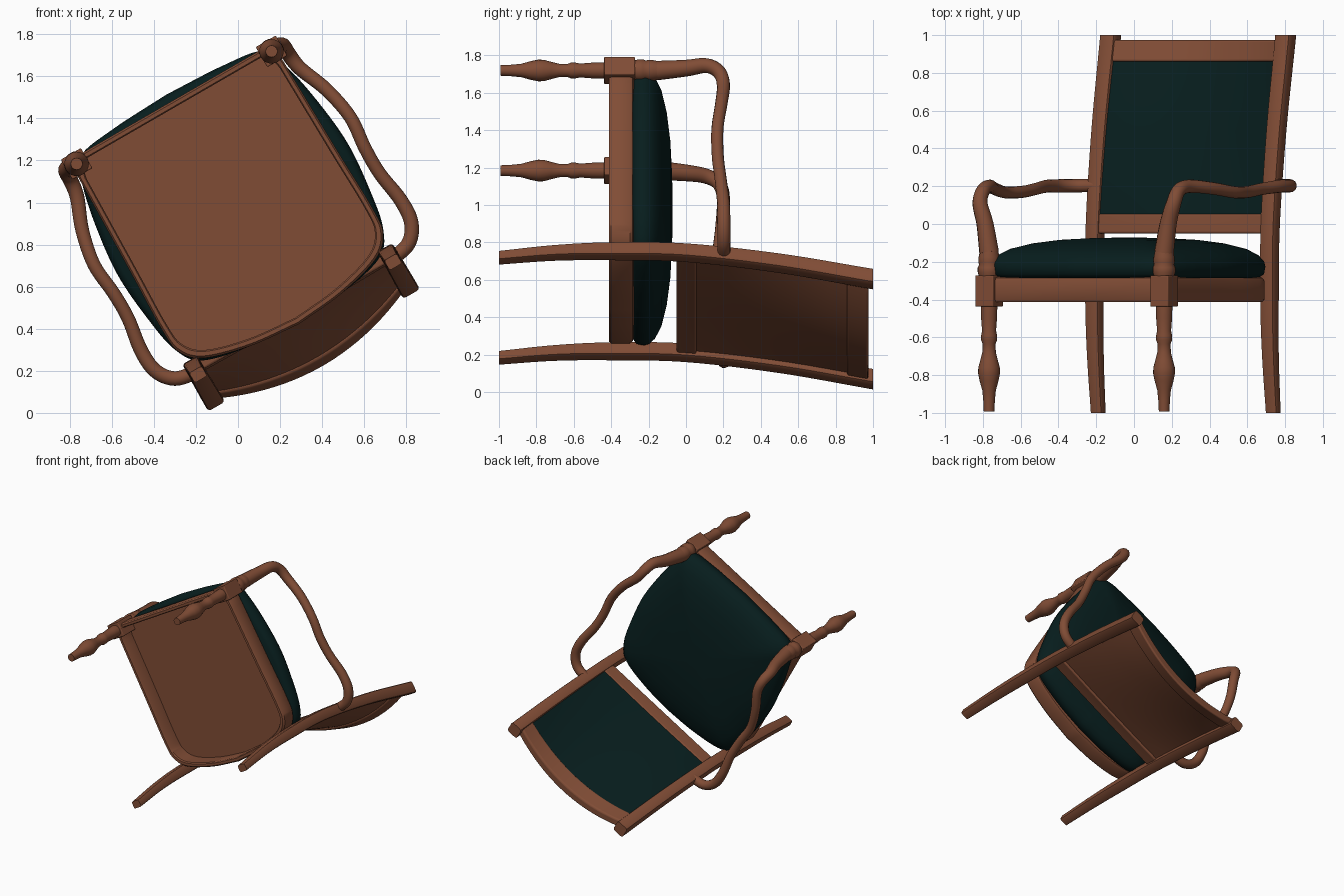
import bpy, bmesh, math
from mathutils import Matrix, Vector

if "Cube" in bpy.data.objects:
    bpy.data.objects.remove(bpy.data.objects["Cube"])

# Chair space (x side, y back, z up) is laid over into the tipped pose
TILT = math.radians(30)
C, S = math.cos(TILT), math.sin(TILT)
POSE = Matrix(((C, S, 0, -0.025), (0, 0, 1, 0), (S, -C, 0, 0.968), (0, 0, 0, 1)))
HALF = 0.535      # half the spacing of the legs
INNER = 0.5       # half the width between the back posts
FRONT = -0.558    # front leg line


def material(name, rgb):
    m = bpy.data.materials.new(name)
    m.use_nodes = True
    m.diffuse_color = (*rgb, 1)
    bsdf = m.node_tree.nodes["Principled BSDF"]
    bsdf.inputs["Base Color"].default_value = (*rgb, 1)
    bsdf.inputs["Roughness"].default_value = 0.6
    return m


WOOD = material("brown wood", (0.217, 0.073, 0.036))
CLOTH = material("dark green cloth", (0.0022, 0.0125, 0.0125))


def add_object(name, bm, mat, angle=35, bevel=0):
    bmesh.ops.recalc_face_normals(bm, faces=bm.faces)
    mesh = bpy.data.meshes.new(name)
    bm.to_mesh(mesh)
    bm.free()
    mesh.materials.append(mat)
    ob = bpy.data.objects.new(name, mesh)
    bpy.context.collection.objects.link(ob)
    ob.matrix_world = POSE
    if bevel:
        mod = ob.modifiers.new("Bevel", "BEVEL")
        mod.width, mod.segments = bevel, 3
    bpy.ops.object.select_all(action="DESELECT")
    ob.select_set(True)
    bpy.context.view_layer.objects.active = ob
    bpy.ops.object.shade_smooth_by_angle(angle=math.radians(angle))


def loft(name, rings, mat, angle=35):
    """Skin a list of equal point rings and cap both ends."""
    bm = bmesh.new()
    loops = [[bm.verts.new(p) for p in ring] for ring in rings]
    n = len(loops[0])
    for a, b in zip(loops, loops[1:]):
        for i in range(n):
            j = (i + 1) % n
            bm.faces.new((a[i], a[j], b[j], b[i]))
    bm.faces.new(loops[0][::-1])
    bm.faces.new(loops[-1])
    add_object(name, bm, mat, angle)


def spline(pts, steps=8):
    """Catmull-Rom curve through an open list of points."""
    pts = [Vector(p) for p in pts]
    pts = [2 * pts[0] - pts[1]] + pts + [2 * pts[-1] - pts[-2]]
    out = []
    for a, b, c, d in zip(pts, pts[1:], pts[2:], pts[3:]):
        for k in range(steps):
            t = k / steps
            out.append(0.5 * (2 * b + (c - a) * t + (2 * a - 5 * b + 4 * c - d) * t * t
                              + (3 * b - a - 3 * c + d) * t ** 3))
    return out + [pts[-2]]


def mirrored(right):
    """Closed plan shape from its right half, front centre to back centre."""
    return right + [Vector((-p.x, p.y)) for p in right[-2:0:-1]]


def plan_rings(shape, levels):
    return [[(p.x * s, p.y * s, z) for p in shape] for s, z in levels]


def lathe(name, x, y, profile, sides=24):
    ring = [(math.cos(a), math.sin(a)) for a in
            (math.tau * i / sides for i in range(sides))]
    loft(name, [[(x + r * c, y + r * s, z) for c, s in ring] for z, r in profile], WOOD, 50)


# Seat frame with a deeply recessed underside
frame_side = spline([(0.56, -0.5), (0.57, 0.0), (0.578, 0.33), (0.56, 0.46), (0.47, 0.545),
                     (0.25, 0.605), (0, 0.63)])
frame_shape = mirrored([Vector((0, -0.59)), Vector((0.54, -0.59))] + frame_side)
loft("seat_frame", plan_rings(frame_shape, [
    (0.945, -0.295), (0.945, -0.404), (0.955, -0.413), (0.985, -0.413), (1, -0.4),
    (1, -0.3), (0.985, -0.285), (0.94, -0.275)]), WOOD)

# Domed seat cushion
cushion_shape = mirrored(spline([
    (0, -0.63), (0.3, -0.615), (0.5, -0.58), (0.56, -0.46), (0.605, -0.25), (0.63, 0),
    (0.61, 0.25), (0.572, 0.44), (0.485, 0.55), (0.25, 0.605), (0, 0.622)]))
loft("seat_cushion", plan_rings(cushion_shape, [
    (0.95, -0.285), (0.99, -0.265), (1, -0.225), (0.99, -0.198), (0.95, -0.166), (0.86, -0.132),
    (0.7, -0.103), (0.5, -0.084), (0.25, -0.074), (0.05, -0.072)]), CLOTH, 80)

# Back post sweep line: (height, y, width, depth)
post_line = spline([(-1, 0.598, 0.068, 0.054), (-0.7, 0.568, 0.076, 0.064),
                    (-0.4, 0.558, 0.082, 0.076), (0, 0.567, 0.084, 0.08),
                    (0.5, 0.632, 0.088, 0.084), (1, 0.73, 0.092, 0.088)])


def post_y(z):
    for a, b in zip(post_line, post_line[1:]):
        if z <= b[0]:
            return a[1] + (b[1] - a[1]) * (z - a[0]) / (b[0] - a[0])


def rounded_section(x, z, y, w, d):
    ring = []
    for sx, sy, start in ((1, 1, 0), (-1, 1, 90), (-1, -1, 180), (1, -1, 270)):
        for step in (0, 45, 90):
            a = math.radians(start + step)
            r = 0.18 * d
            ring.append((x + sx * (w / 2 - r) + r * math.cos(a),
                         y + sy * (d / 2 - r) + r * math.sin(a), z))
    return ring


# Arm path: x, y, z, radius
arm_path = [(0.535, -0.558, -0.15, 0.052), (0.56, -0.558, 0, 0.045), (0.592, -0.555, 0.11, 0.04),
            (0.598, -0.51, 0.178, 0.037), (0.612, -0.42, 0.2, 0.035), (0.67, -0.27, 0.188, 0.033),
            (0.703, -0.1, 0.168, 0.032), (0.69, 0.06, 0.17, 0.032), (0.69, 0.2, 0.185, 0.032),
            (0.713, 0.36, 0.2, 0.034), (0.703, 0.48, 0.202, 0.035), (0.64, 0.56, 0.203, 0.035),
            (0.53, 0.585, 0.203, 0.035)]


def tube(name, path, sides=14):
    pts = spline(path, 6)
    rings = []
    side = Vector((1, 0, 0))
    for i, p in enumerate(pts):
        a, b = pts[max(i - 1, 0)], pts[min(i + 1, len(pts) - 1)]
        along = (b - a).to_3d().normalized()
        side = (side - along * side.dot(along)).normalized()
        other = along.cross(side)
        rings.append([p.to_3d() + p[3] * (side * math.cos(t) + other * math.sin(t))
                      for t in (math.tau * k / sides for k in range(sides))])
    loft(name, rings, WOOD, 60)


for s, label in ((1, "left"), (-1, "right")):
    x = s * HALF
    # Rear leg and back post in one sweep
    loft("back_post_" + label, [rounded_section(x, *p) for p in post_line], WOOD)
    # Square block at the front corner
    bm = bmesh.new()
    bmesh.ops.create_cube(bm, size=1, matrix=Matrix.Translation((x, FRONT, -0.355))
                          @ Matrix.Diagonal((0.11, 0.11, 0.165, 1)))
    add_object("corner_block_" + label, bm, WOOD, bevel=0.006)
    # Turned front leg
    lathe("front_leg_" + label, x, FRONT, [
        (-0.43, 0.044), (-0.5, 0.042), (-0.565, 0.037), (-0.59, 0.042), (-0.615, 0.042),
        (-0.635, 0.034), (-0.68, 0.036), (-0.72, 0.046), (-0.76, 0.057), (-0.79, 0.058),
        (-0.83, 0.05), (-0.88, 0.036), (-0.93, 0.031), (-0.992, 0.028)])
    # Turned foot of the arm support
    lathe("arm_support_" + label, x, FRONT, [
        (-0.28, 0.052), (-0.255, 0.06), (-0.23, 0.06), (-0.215, 0.053), (-0.2, 0.057),
        (-0.175, 0.055), (-0.14, 0.048)])
    tube("armrest_" + label, [(s * p[0], *p[1:]) for p in arm_path])


def back_slab(name, z0, z1, y0, y1, mat, bevel=0, rows=8, cols=20):
    """Slab along the posts, straight at the bottom and bowed back at the top."""
    bm = bmesh.new()
    sheets = []
    for off in (y0, y1):
        grid = []
        for r in range(rows + 1):
            z = z0 + (z1 - z0) * r / rows
            bow = 0.115 * max(z, 0)
            grid.append([bm.verts.new((INNER * t, post_y(z) + off + bow * (1 - t * t), z))
                         for t in (2 * c / cols - 1 for c in range(cols + 1))])
        sheets.append(grid)
    for g in sheets:
        for r in range(rows):
            for c in range(cols):
                bm.faces.new((g[r][c], g[r][c + 1], g[r + 1][c + 1], g[r + 1][c]))
    edges = [g[0] + [row[-1] for row in g[1:]] + g[-1][-2::-1] + [row[0] for row in g[-2:0:-1]]
             for g in sheets]
    for i in range(len(edges[0])):
        a, b = edges[0][i - 1], edges[0][i]
        bm.faces.new((a, b, edges[1][i], edges[1][i - 1]))
    add_object(name, bm, mat, bevel=bevel)


# Backrest rails, upholstery and wooden rear panel
back_slab("lower_back_rail", -0.05, 0.055, -0.034, 0.025, WOOD, 0.01, 2)
back_slab("top_back_rail", 0.86, 0.975, -0.036, 0.025, WOOD, 0.012, 2)
back_slab("back_upholstery", 0.045, 0.87, -0.028, -0.008, CLOTH)
back_slab("back_panel", 0.045, 0.87, -0.008, 0.008, WOOD)
